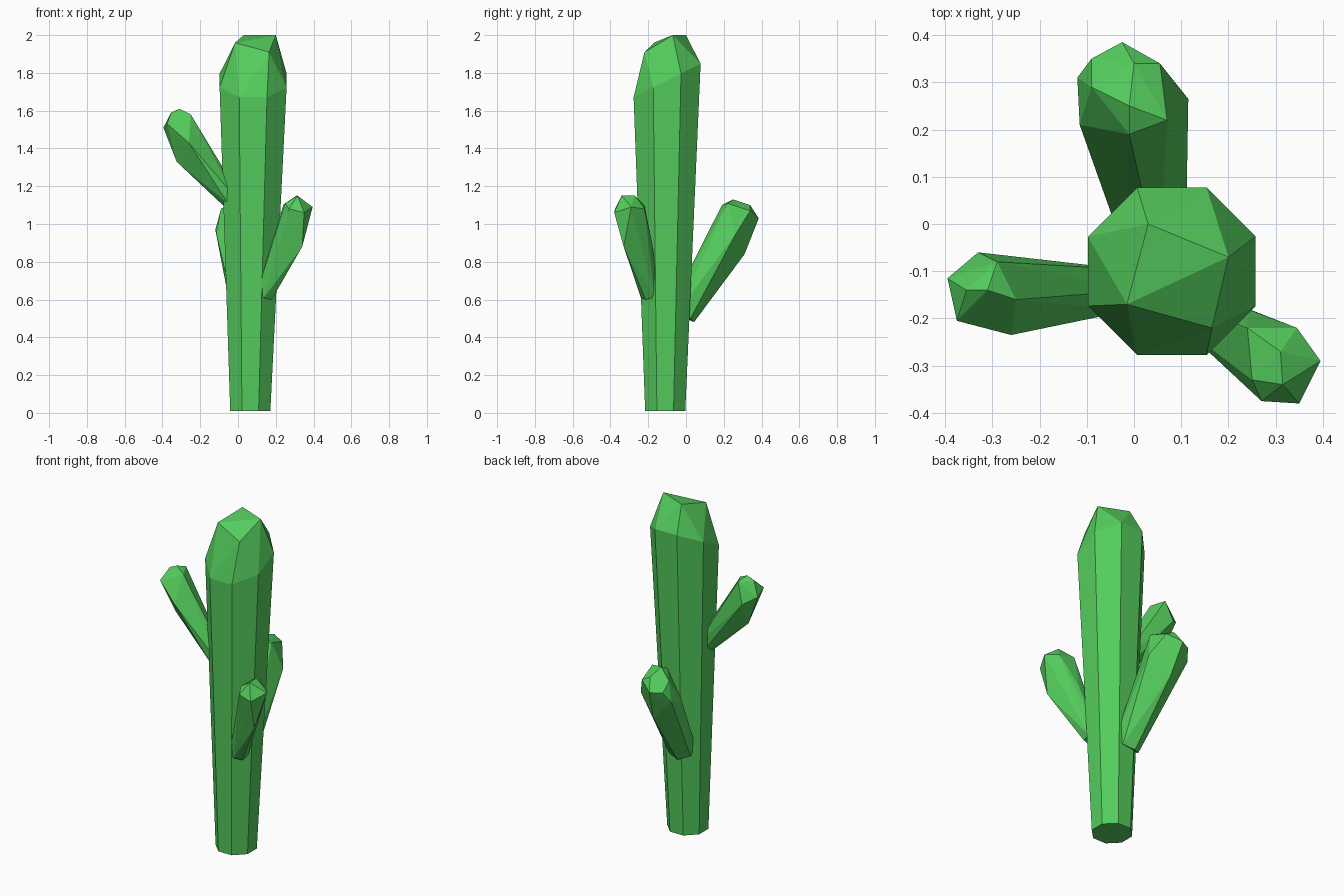
import bpy
import bmesh
from math import cos, sin, pi
from mathutils import Vector

default_cube = bpy.data.objects.get("Cube")
if default_cube:
    bpy.data.objects.remove(default_cube, do_unlink=True)

# Single green for the whole plant
green = bpy.data.materials.new("cactus green")
green.use_nodes = True
colour = (0.09, 0.61, 0.11, 1)
green.diffuse_color = colour
green.node_tree.nodes["Principled BSDF"].inputs["Base Color"].default_value = colour


def ring(centre, axis, radius, sides):
    """Corner points of a regular polygon facing along the axis."""
    turn = Vector(axis).to_track_quat("Z", "Y")
    angles = [2 * pi * (i + 0.5) / sides for i in range(sides)]
    return [Vector(centre) + turn @ Vector((radius * cos(a), radius * sin(a), 0))
            for a in angles]


def faceted_solid(name, points):
    """Flat-faced convex solid wrapped around the given corner points."""
    bm = bmesh.new()
    for point in points:
        bm.verts.new(point)
    hull = bmesh.ops.convex_hull(bm, input=bm.verts)
    loose = {v for v in hull["geom_interior"] + hull["geom_unused"]
             if isinstance(v, bmesh.types.BMVert) and not v.link_faces}
    bmesh.ops.delete(bm, geom=list(loose), context="VERTS")
    bmesh.ops.recalc_face_normals(bm, faces=bm.faces)
    mesh = bpy.data.meshes.new(name)
    bm.to_mesh(mesh)
    bm.free()
    mesh.materials.append(green)
    part = bpy.data.objects.new(name, mesh)
    bpy.context.collection.objects.link(part)
    return part


def arm(name, root, root_radius, head):
    """Arm widening from a narrow root inside the trunk to a rounded head."""
    middle = sum((Vector(p) for p in head), Vector()) / len(head)
    axis = middle - Vector(root)
    faceted_solid(name, ring(root, axis, root_radius, 6) + head)


# Trunk: octagonal column flaring to a sloped shoulder and a blunt crown
up = (0, 0, 1)
base = ring((0.065, -0.11, 0.01), up, 0.115, 8)
shoulder = ring((0.08, -0.1, 1.76), up, 0.192, 8)
for corner in shoulder:
    corner.z += 0.5 * (corner.y + 0.1)
crown = [(0.03, 0, 2), (0.2, -0.07, 2), (-0.015, -0.17, 1.96), (0.165, -0.22, 1.91)]
faceted_solid("trunk", base + shoulder + crown)

# Arms: each head is a handful of corners
arm("right_arm", (-0.03, -0.14, 1.12), 0.05, [
    (-0.395, -0.115, 1.51), (-0.33, -0.06, 1.47), (-0.375, -0.205, 1.53),
    (-0.26, -0.235, 1.43), (-0.325, -0.13, 1.33), (-0.25, -0.16, 1.58),
    (-0.29, -0.08, 1.59), (-0.31, -0.14, 1.61), (-0.355, -0.14, 1.59)])

arm("left_arm", (0.14, -0.19, 0.62), 0.05, [
    (0.395, -0.29, 1.09), (0.345, -0.22, 1.08), (0.35, -0.38, 1.06),
    (0.27, -0.375, 1.08), (0.31, -0.27, 1.15), (0.315, -0.34, 1.15),
    (0.25, -0.33, 1.11), (0.24, -0.22, 1.1), (0.34, -0.33, 0.88),
    (0.24, -0.18, 0.9)])

arm("back_arm", (0.04, -0.02, 0.52), 0.075, [
    (-0.12, 0.31, 0.97), (-0.09, 0.35, 1.03), (-0.025, 0.385, 1.03),
    (0.055, 0.34, 1.07), (0.115, 0.265, 0.95), (0, 0.34, 1.1),
    (-0.09, 0.29, 1.08), (-0.01, 0.19, 1.1), (0.07, 0.22, 1.11),
    (-0.01, 0.25, 1.13), (-0.115, 0.21, 0.95), (0, 0.31, 0.84)])
